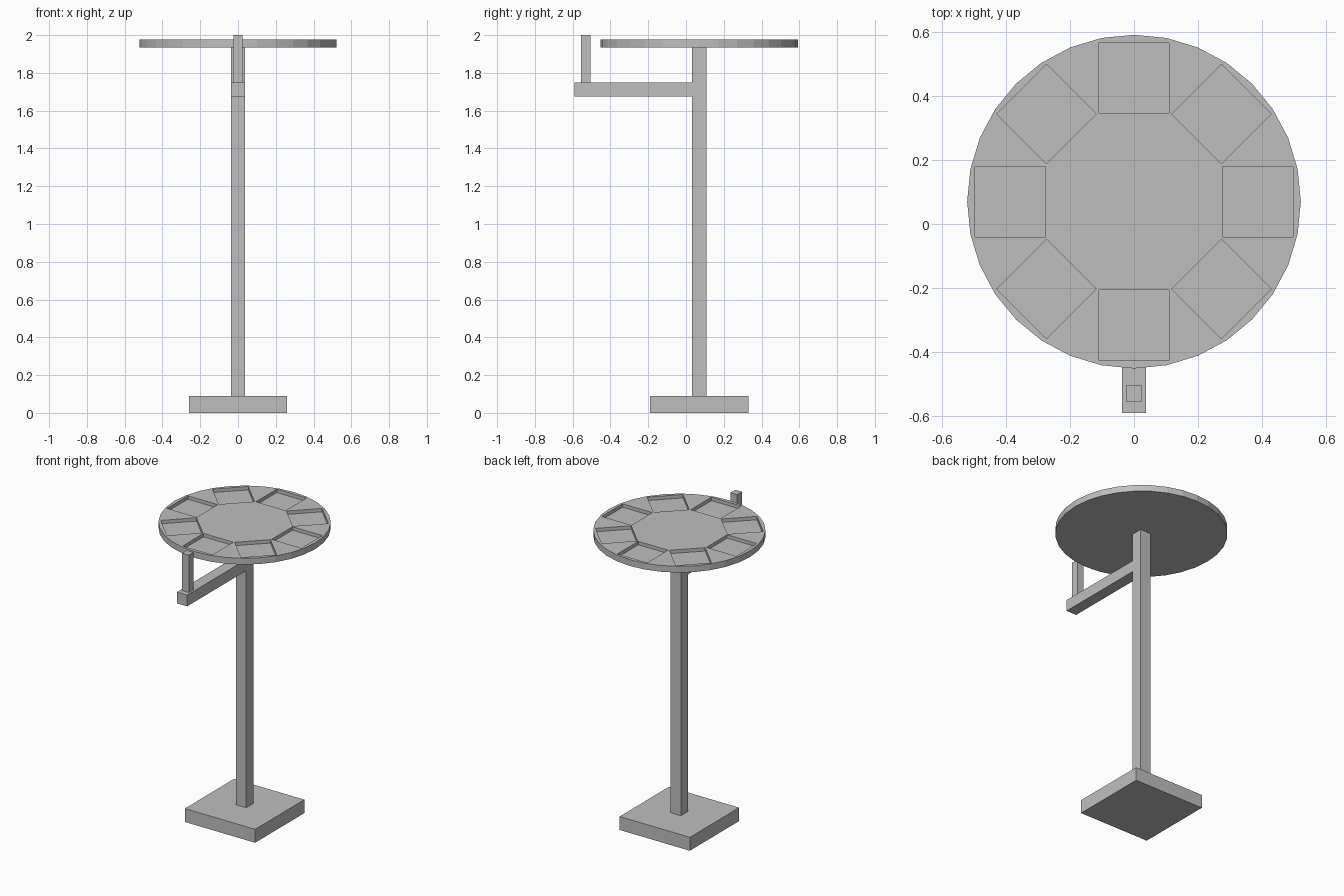
import bpy
import bmesh
from math import pi
from mathutils import Matrix, Vector

if "Cube" in bpy.data.objects:
    bpy.data.objects.remove(bpy.data.objects["Cube"], do_unlink=True)

AXIS_Y = 0.07        # post, base and tray share this centre line
TRAY_TOP = 1.977
POCKET_DEPTH = 0.023

grey = bpy.data.materials.new("light_grey")
grey.use_nodes = True
colour = (0.52, 0.52, 0.52, 1)
grey.diffuse_color = colour
grey.node_tree.nodes["Principled BSDF"].inputs["Base Color"].default_value = colour


def make_object(name, bm):
    mesh = bpy.data.meshes.new(name)
    bm.to_mesh(mesh)
    bm.free()
    mesh.materials.append(grey)
    obj = bpy.data.objects.new(name, mesh)
    bpy.context.collection.objects.link(obj)
    return obj


def box(name, low, high):
    low, high = Vector(low), Vector(high)
    bm = bmesh.new()
    bmesh.ops.create_cube(bm, size=1, matrix=Matrix.Translation((low + high) / 2)
                          @ Matrix.Diagonal((*(high - low), 1)))
    return make_object(name, bm)


# Stand
box("base", (-0.26, AXIS_Y - 0.26, 0), (0.26, AXIS_Y + 0.26, 0.09))
box("post", (-0.038, AXIS_Y - 0.038, 0.09), (0.038, AXIS_Y + 0.038, 1.935))

# Side arm with upright pointer
box("arm", (-0.038, -0.591, 1.675), (0.038, AXIS_Y - 0.038, 1.75))
box("pointer", (-0.025, -0.555, 1.75), (0.025, -0.505, 2.0))

# Round tray
bm = bmesh.new()
thickness = TRAY_TOP - 1.935
bmesh.ops.create_cone(bm, cap_ends=True, segments=32, radius1=0.522, radius2=0.522,
                      depth=thickness,
                      matrix=Matrix.Translation((0, AXIS_Y, TRAY_TOP - thickness / 2)))
tray = make_object("tray", bm)

# Ring of eight square pockets cut into the tray
bm = bmesh.new()
for i in range(8):
    place = (Matrix.Translation((0, AXIS_Y, TRAY_TOP)) @ Matrix.Rotation(i * pi / 4, 4, "Z")
             @ Matrix.Translation((0.387, 0, 0))
             @ Matrix.Diagonal((0.22, 0.22, 2 * POCKET_DEPTH, 1)))
    bmesh.ops.create_cube(bm, size=1, matrix=place)
cutter = make_object("pocket_cutter", bm)
cutter.hide_render = True

cut = tray.modifiers.new("pockets", "BOOLEAN")
cut.operation = "DIFFERENCE"
cut.solver = "EXACT"
cut.object = cutter
bpy.context.view_layer.objects.active = tray
bpy.ops.object.modifier_apply(modifier=cut.name)
bpy.data.objects.remove(cutter, do_unlink=True)
